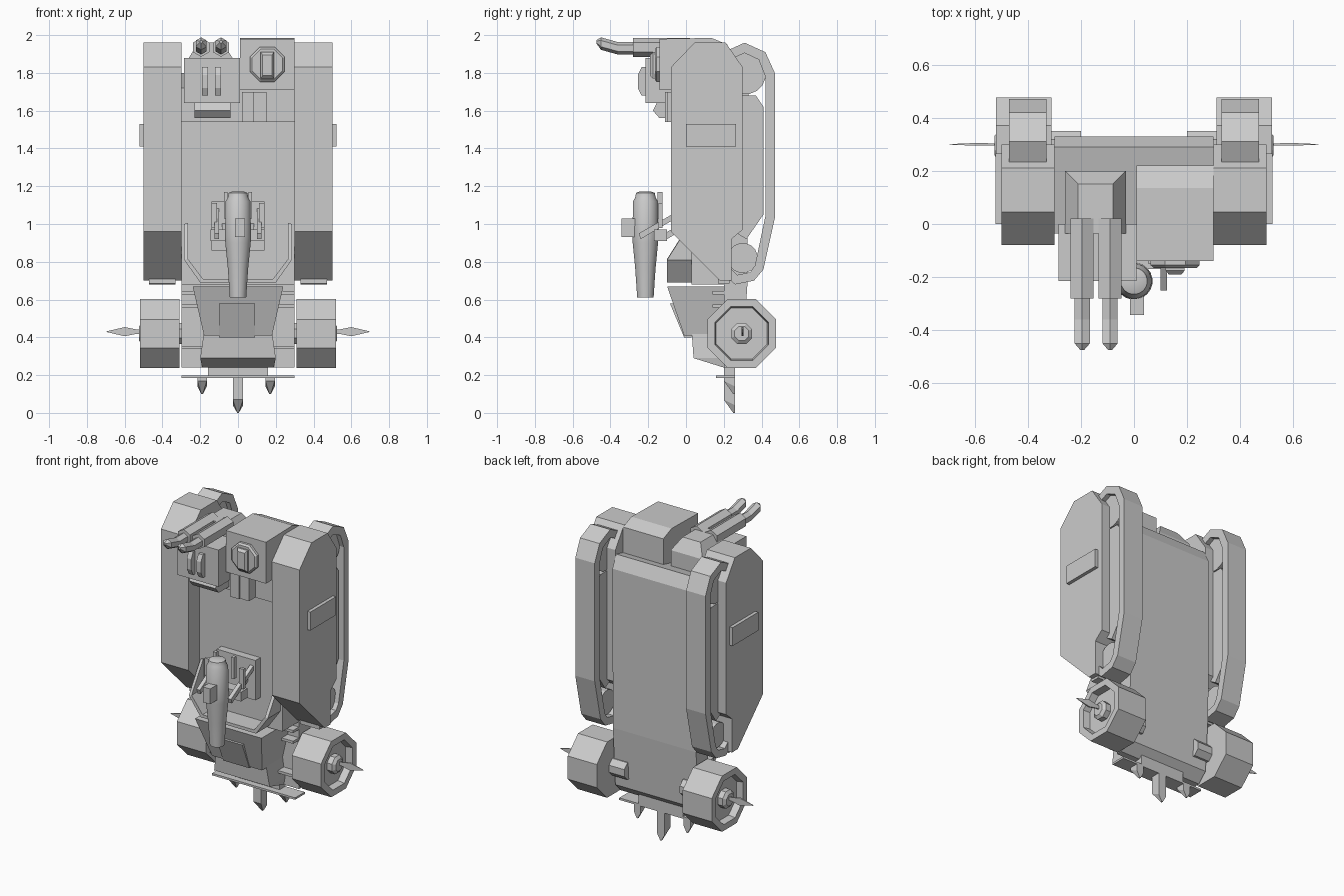
import bpy, bmesh, math
from mathutils import Vector, Matrix

grey = bpy.data.materials.new("plain grey")
grey.diffuse_color = (0.6, 0.6, 0.6, 1)


def finish(name, bm, smooth=False):
    bmesh.ops.recalc_face_normals(bm, faces=bm.faces)
    me = bpy.data.meshes.new(name)
    bm.to_mesh(me)
    bm.free()
    me.materials.append(grey)
    ob = bpy.data.objects.new(name, me)
    bpy.context.collection.objects.link(ob)
    if smooth:
        bpy.context.view_layer.objects.active = ob
        ob.select_set(True)
        bpy.ops.object.shade_smooth_by_angle(angle=math.radians(40))
        ob.select_set(False)
    return ob


def loft(name, rings, caps=True, closed=False, smooth=False):
    """Skin a list of equal-length point rings."""
    bm = bmesh.new()
    vs = [[bm.verts.new(p) for p in r] for r in rings]
    n = len(vs[0])
    for a in range(len(vs) if closed else len(vs) - 1):
        b = (a + 1) % len(vs)
        for i in range(n):
            j = (i + 1) % n
            bm.faces.new((vs[a][i], vs[a][j], vs[b][j], vs[b][i]))
    if caps and not closed:
        bm.faces.new(vs[0])
        bm.faces.new(vs[-1])
    return finish(name, bm, smooth)


def prism(name, x0, x1, prof):
    """Extrude a (y, z) side profile along x."""
    return loft(name, [[(x, y, z) for y, z in prof] for x in (x0, x1)])


def box(name, x0, x1, y0, y1, z0, z1):
    return prism(name, x0, x1, [(y0, z0), (y1, z0), (y1, z1), (y0, z1)])


def lathe(name, origin, axis, prof, n, caps=True, closed=False, smooth=False):
    """Revolve (radius, distance) pairs about an axis, flat sides facing the grid."""
    q = Vector((0, 0, 1)).rotation_difference(Vector(axis)).to_matrix()
    o = Vector(origin)
    rings = []
    for r, h in prof:
        ang = [(i + 0.5) * math.tau / n for i in range(n)]
        rings.append([o + q @ Vector((r * math.cos(a), r * math.sin(a), h)) for a in ang])
    return loft(name, rings, caps, closed, smooth)


# Main hull: upper block, recessed front deck and tapered nose end
prism("hull", -0.30, 0.30, [(-0.035, 1.54), (-0.035, 1.72), (0.29, 1.80), (0.33, 1.72),
      (0.325, 0.68), (0.30, 0.30), (0.24, 0.24), (0.20, 0.24), (0.20, 0.68), (0.03, 0.68), (0.03, 1.54)])

# Raised rim around the front deck
rim = [(-0.285, 1.0, 0.02), (-0.285, 0.81, -0.10), (-0.20, 0.69, -0.10),
       (0.20, 0.69, -0.10), (0.285, 0.81, -0.10), (0.285, 1.0, 0.02)]
rings = []
for x, z, y in rim:
    xi, zi = x * 0.93, z + (0.02 if z < 0.8 else 0.005)
    rings.append([(x, y, z), (xi, y, zi), (xi, 0.06, zi), (x, 0.06, z)])
loft("deck_rim", rings)

# Nose: tapered upper hood, lower block, hatch and side louvres
loft("hood", [[(-w, y, z), (w, y, z), (w, 0.22, z), (-w, 0.22, z)]
              for w, y, z in ((0.24, -0.10, 0.67), (0.18, -0.01, 0.41))])
loft("nose_block", [[(-w, y, z), (w, y, z), (w, 0.24, z), (-w, 0.24, z)]
                    for w, y, z in ((0.18, 0.03, 0.43), (0.20, 0.04, 0.29), (0.19, 0.20, 0.24))])
prism("hood_hatch", -0.10, 0.09, [(-0.085, 0.58), (-0.01, 0.40), (0.03, 0.40), (0.0, 0.58)])
for s in (-1, 1):
    for z, t in ((0.64, 0.20), (0.57, 0.20), (0.35, 0.20)):
        prism("side_louvre", s * 0.17, s * 0.30, [(0.14, z - 0.012), (0.14, z + 0.005), (0.26, z + 0.005), (0.26, z - 0.012)])

# Bumper with three prongs
box("bumper_mount", -0.16, 0.16, 0.20, 0.26, 0.19, 0.26)
box("bumper", -0.30, 0.30, 0.16, 0.26, 0.185, 0.198)
for x, w, z in ((-0.19, 0.025, 0.10), (0, 0.027, 0.0), (0.17, 0.025, 0.10)):
    loft("bumper_prong", [[(x - w, 0.20, 0.19), (x + w, 0.20, 0.19), (x + w, 0.26, 0.19), (x - w, 0.26, 0.19)],
                          [(x - w, 0.20, z + 0.07), (x + w, 0.20, z + 0.07), (x + w, 0.26, z + 0.04), (x - w, 0.26, z + 0.04)],
                          [(x - 0.004, 0.25, z), (x + 0.004, 0.25, z), (x + 0.004, 0.26, z), (x - 0.004, 0.26, z)]])

# Track profiles, outer and inner edge of the belt
belt_out = [(0.14, 1.80), (0.20, 1.91), (0.31, 1.96), (0.42, 1.91), (0.47, 1.80), (0.47, 1.03),
            (0.41, 0.76), (0.36, 0.70), (0.26, 0.68), (0.20, 0.73), (0.16, 1.00)]
belt_in = [(0.19, 1.78), (0.23, 1.87), (0.31, 1.905), (0.385, 1.87), (0.42, 1.78), (0.42, 1.04),
           (0.365, 0.78), (0.34, 0.745), (0.27, 0.73), (0.24, 0.76), (0.21, 1.00)]

for s in (-1, 1):
    # Armoured side pod and its small locker
    prism("side_pod", s * 0.30, s * 0.50, [(-0.08, 0.96), (-0.08, 1.83), (0.045, 1.96), (0.21, 1.96),
          (0.30, 1.83), (0.30, 0.97), (0.24, 0.92), (0.24, 0.70), (0.18, 0.70)])
    box("side_locker", s * 0.49, s * 0.522, 0.0, 0.265, 1.41, 1.53)
    box("pod_foot", s * 0.33, s * 0.47, 0.17, 0.23, 0.685, 0.72)
    # Track belt, inner frame and end wheels
    x0, x1 = s * 0.33, s * 0.47
    loft("track_belt", [[(x0, *a), (x1, *a), (x1, *b), (x0, *b)] for a, b in zip(belt_out, belt_in)], closed=True)
    prism("track_frame", s * 0.36, s * 0.44, [(0.22, 0.98), (0.32, 0.92), (0.41, 1.05), (0.41, 1.62), (0.37, 1.68), (0.22, 1.68)])
    lathe("track_wheel", (s * 0.36, 0.31, 1.80), (s, 0, 0), [(0.115, 0), (0.115, 0.08)], 16)
    lathe("track_wheel", (s * 0.36, 0.30, 0.82), (s, 0, 0), [(0.08, 0), (0.08, 0.08)], 16)

    # Front wheel with dished face, hub and pointed blade
    c = (s * 0.31, 0.295, 0.42)
    k = 1 / math.cos(math.pi / 8)
    lathe("front_wheel", c, (s, 0, 0), [(0.182 * k, 0), (0.182 * k, 0.21), (0.142 * k, 0.21), (0.135 * k, 0.165)], 8)
    lathe("wheel_hub", c, (s, 0, 0), [(0.06, 0.15), (0.06, 0.20), (0.04, 0.215)], 8)
    lathe("wheel_axle", (s * 0.2, 0.295, 0.42), (s, 0, 0), [(0.06, 0), (0.06, 0.12)], 8)
    loft("hub_blade", [[(s * x, 0.30 - t, 0.43 - h), (s * x, 0.30 + t, 0.43 - h),
                        (s * x, 0.30 + t, 0.43 + h), (s * x, 0.30 - t, 0.43 + h)]
                       for x, t, h in ((0.50, 0.004, 0.012), (0.54, 0.004, 0.012), (0.60, 0.005, 0.024), (0.695, 0.001, 0.002))])

# Left gun housing: front box, sloped roof, twin fins, visor
box("gun_box", -0.285, 0.01, -0.215, 0.0, 1.64, 1.88)
loft("gun_roof", [[(-0.26 + i, -0.035, z), (-0.03 - i, -0.035, z), (-0.03 - i, 0.20 - i, z), (-0.26 + i, 0.20 - i, z)]
                  for i, z in ((0, 1.68), (0, 1.88), (0.05, 1.96))])
for x in (-0.175, -0.105):
    prism("gun_box_fin", x - 0.016, x + 0.016, [(-0.21, 1.68), (-0.235, 1.68), (-0.255, 1.72),
          (-0.255, 1.79), (-0.235, 1.83), (-0.21, 1.83)])
prism("visor", -0.23, -0.04, [(-0.03, 1.56), (-0.14, 1.56), (-0.175, 1.60), (-0.15, 1.65), (-0.03, 1.65)])

# Twin barrels with bent muzzles
for x in (-0.195, -0.09):
    rings = []
    for r, y, z in ((0.05, 0.02, 1.935), (0.05, -0.28, 1.935), (0.033, -0.28, 1.93),
                    (0.033, -0.36, 1.93), (0.033, -0.45, 1.955), (0.008, -0.475, 1.965)):
        rings.append([(x + r * math.cos(a * math.tau / 6 + math.pi / 6), y,
                       z + r * math.sin(a * math.tau / 6 + math.pi / 6)) for a in range(6)])
    loft("gun_barrel", rings)

# Right cupola box with octagonal port and lower step
prism("cupola_box", 0.01, 0.30, [(-0.14, 1.71), (-0.14, 1.98), (0.135, 1.985), (0.22, 1.95), (0.22, 1.71)])
lathe("port_ring", (0.155, -0.13, 1.845), (0, -1, 0), [(0.10, 0), (0.10, 0.025), (0.088, 0.035)], 8)
loft("port_block", [[(0.155 - w, y, 1.84 - h), (0.155 + w, y, 1.84 - h), (0.155 + w, y, 1.84 + h), (0.155 - w, y, 1.84 + h)]
                    for w, h, y in ((0.036, 0.07, -0.15), (0.036, 0.07, -0.175), (0.024, 0.055, -0.19))])
box("cupola_step", 0.02, 0.085, -0.11, 0.05, 1.54, 1.70)
box("cupola_step", 0.085, 0.15, -0.10, 0.05, 1.54, 1.70)

# Swivelling lamp-shaped gun, its handle and mount
lathe("swivel_gun", (0, -0.215, 0), (0, 0, 1), [(0.044, 0.61), (0.05, 0.70), (0.055, 0.77), (0.068, 0.90),
      (0.07, 0.93), (0.066, 1.12), (0.055, 1.14), (0.05, 1.165), (0.03, 1.172)], 20, smooth=True)
box("gun_handle", -0.015, 0.038, -0.342, -0.26, 0.93, 1.03)
box("mount_plate", -0.14, 0.14, -0.02, 0.04, 0.86, 1.12)
box("mount_bar", -0.145, 0.14, -0.17, -0.10, 0.91, 0.97)
for s in (-1, 1):
    prism("mount_arm", s * 0.10, s * 0.125, [(-0.25, 0.95), (-0.24, 0.92), (0.03, 1.08), (0.03, 1.11)])
    prism("mount_stay", s * 0.06, s * 0.085, [(-0.17, 0.92), (-0.10, 0.92), (0.03, 1.0), (0.03, 1.03)])
    box("mount_post", s * 0.11, s * 0.14, -0.145, -0.125, 0.98, 1.11)
    box("gun_sight", s * 0.055, s * 0.075, -0.15, -0.125, 1.03, 1.17)
